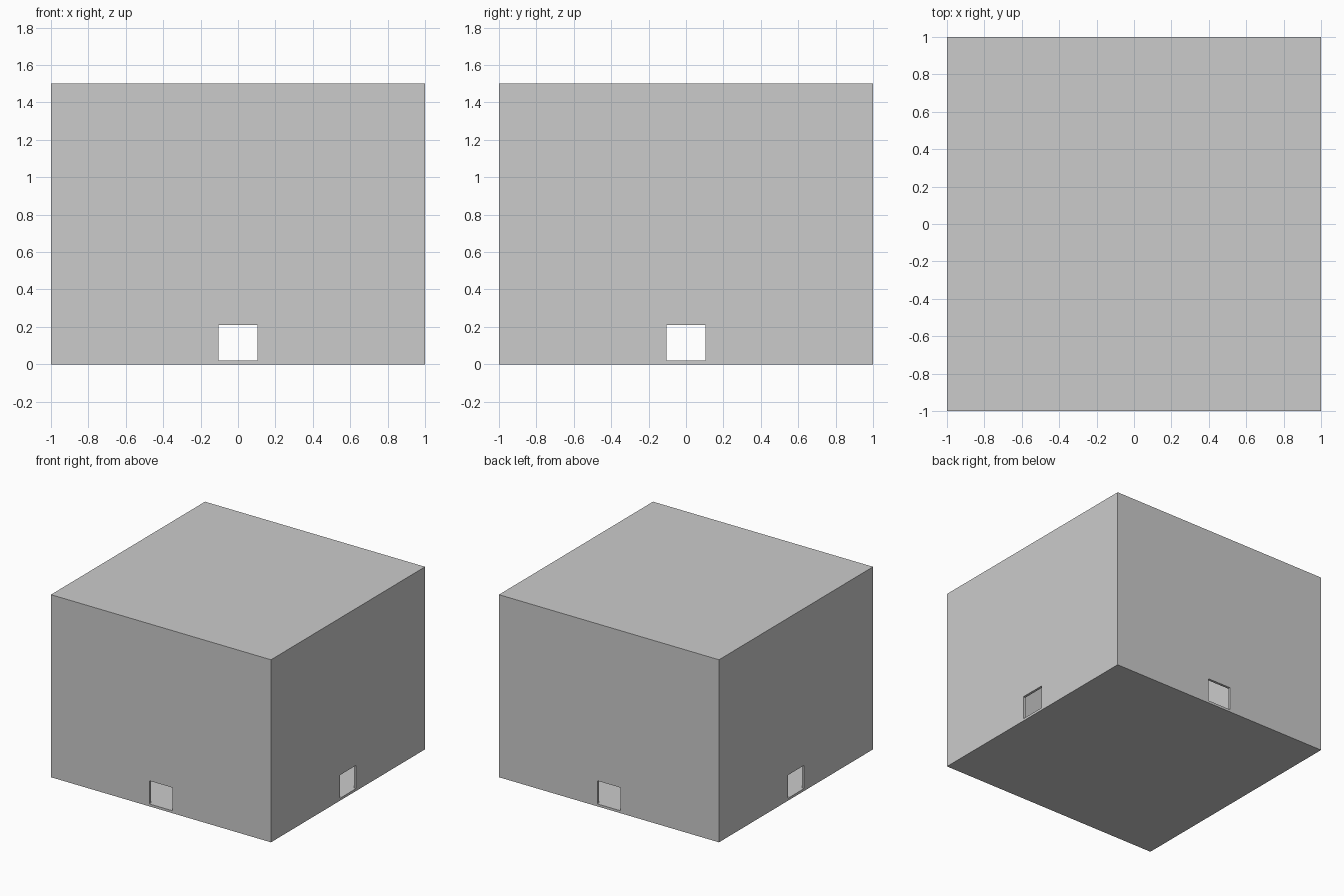
import bpy, bmesh
from math import pi
from mathutils import Matrix

if "Cube" in bpy.data.objects:
    bpy.data.objects.remove(bpy.data.objects["Cube"])

H = 1.5      # overall height
T = 0.02     # wall, floor and lid thickness
W = 0.105    # half width of each opening
TOP = 0.21   # top of each opening

bm = bmesh.new()


def quad(rot, *pts):
    bm.faces.new([bm.verts.new(rot @ Matrix.Translation(p).translation) for p in pts])


def panel(rot, x0, x1, z0, z1, y, inward=False):
    """Upright rectangle facing -y, or +y when inward."""
    p = [(x0, y, z0), (x1, y, z0), (x1, y, z1), (x0, y, z1)]
    quad(rot, *(reversed(p) if inward else p))


def slab(s, z, up):
    p = [(-s, -s, z), (s, -s, z), (s, s, z), (-s, s, z)]
    quad(Matrix.Identity(4), *(p if up else reversed(p)))


# four identical hollow walls, each with a small opening at its foot
for i in range(4):
    r = Matrix.Rotation(i * pi / 2, 4, 'Z')
    for s, y, z0, z1, inward in ((1, -1, 0, H, False), (1 - T, -1 + T, T, H - T, True)):
        panel(r, -s, -W, z0, z1, y, inward)
        panel(r, W, s, z0, z1, y, inward)
        panel(r, -W, W, TOP, z1, y, inward)
    panel(r, -W, W, 0, T, -1)  # floor edge below the opening
    # opening reveals: left, right, head, sill
    a, b = -1, -1 + T
    quad(r, (-W, a, T), (-W, b, T), (-W, b, TOP), (-W, a, TOP))
    quad(r, (W, b, T), (W, a, T), (W, a, TOP), (W, b, TOP))
    quad(r, (-W, a, TOP), (-W, b, TOP), (W, b, TOP), (W, a, TOP))
    quad(r, (-W, a, T), (W, a, T), (W, b, T), (-W, b, T))

# lid and floor, outside and inside
slab(1, H, True)
slab(1, 0, False)
slab(1 - T, H - T, False)
slab(1 - T, T, True)

bmesh.ops.remove_doubles(bm, verts=bm.verts, dist=1e-5)
mesh = bpy.data.meshes.new("hollow_box")
bm.to_mesh(mesh)
bm.free()
bpy.context.collection.objects.link(bpy.data.objects.new("hollow_box", mesh))
